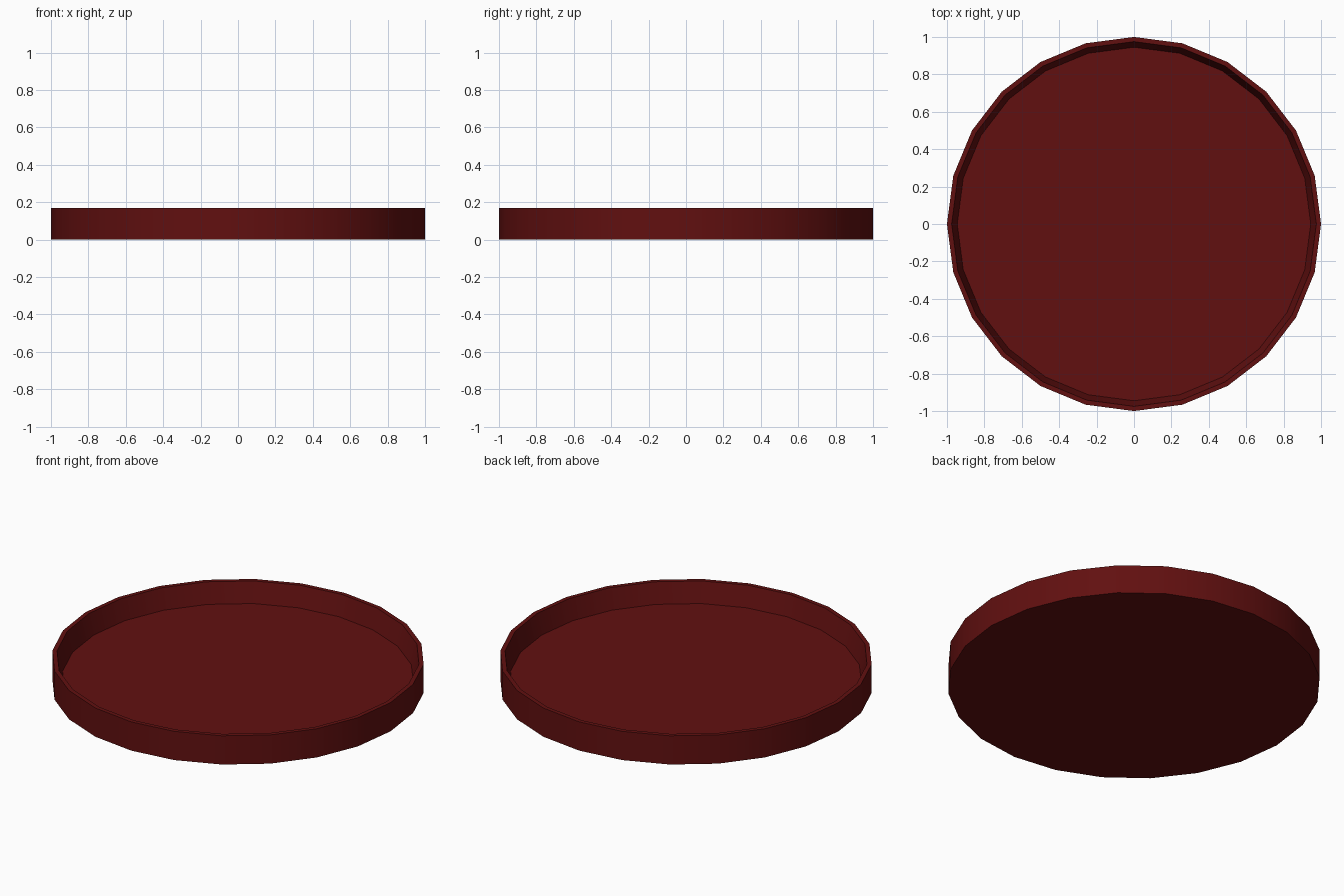
import bpy, bmesh, math

if "Cube" in bpy.data.objects:
    bpy.data.objects.remove(bpy.data.objects["Cube"])

SIDES = 24

# Cross-section (radius, height) from under the base, over the rim, to the floor
PROFILE = [(1.0, 0.0), (1.0, 0.17), (0.975, 0.17), (0.965, 0.13), (0.945, 0.05)]

bm = bmesh.new()
rings = []
for r, z in PROFILE:
    rings.append([bm.verts.new((r * math.cos(2 * math.pi * i / SIDES),
                                r * math.sin(2 * math.pi * i / SIDES), z))
                  for i in range(SIDES)])

# Walls and rim
for a, b in zip(rings, rings[1:]):
    for i in range(SIDES):
        j = (i + 1) % SIDES
        bm.faces.new((a[i], a[j], b[j], b[i]))

# Underside and inner floor
bm.faces.new(rings[0][::-1])
bm.faces.new(rings[-1])

mesh = bpy.data.meshes.new("round_tray")
bm.to_mesh(mesh)
bm.free()
tray = bpy.data.objects.new("round_tray", mesh)
bpy.context.collection.objects.link(tray)

# Dark red finish
red = bpy.data.materials.new("dark_red")
red.diffuse_color = (0.12, 0.005, 0.005, 1)
red.use_nodes = True
red.node_tree.nodes["Principled BSDF"].inputs["Base Color"].default_value = red.diffuse_color
mesh.materials.append(red)

# Smooth round the sides, crisp at the rims
bpy.context.view_layer.objects.active = tray
tray.select_set(True)
bpy.ops.object.shade_smooth_by_angle(angle=math.radians(30))
